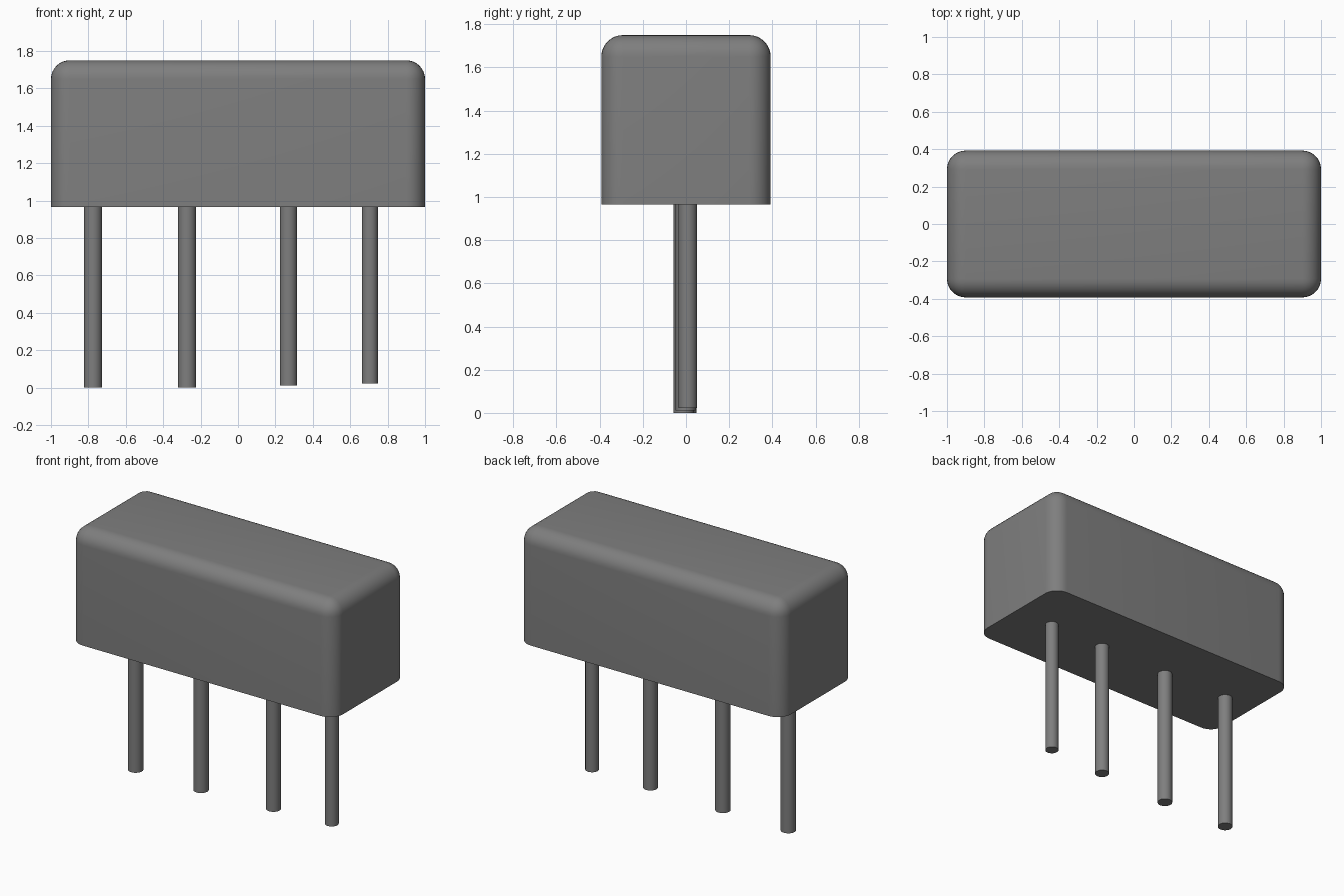
import bpy
import bmesh
import math

default = bpy.data.objects.get("Cube")
if default:
    bpy.data.objects.remove(default, do_unlink=True)

# One grey for the whole model
grey = bpy.data.materials.new("mid_grey")
grey.use_nodes = True
colour = (0.21, 0.21, 0.21, 1)
grey.diffuse_color = colour
grey.node_tree.nodes["Principled BSDF"].inputs["Base Color"].default_value = colour

BOTTOM, TOP = 0.965, 1.75


def finish(obj):
    obj.data.materials.append(grey)
    bpy.ops.object.select_all(action='DESELECT')
    obj.select_set(True)
    bpy.context.view_layer.objects.active = obj
    bpy.ops.object.shade_smooth_by_angle(angle=math.radians(35))


# Housing: a block rounded everywhere except around its flat underside
bm = bmesh.new()
bmesh.ops.create_cube(bm, size=1)
bmesh.ops.scale(bm, vec=(2, 0.785, TOP - BOTTOM), verts=bm.verts)
bmesh.ops.translate(bm, vec=(0, 0, (TOP + BOTTOM) / 2), verts=bm.verts)
rounded = [e for e in bm.edges if max(v.co.z for v in e.verts) > BOTTOM + 0.1]
bmesh.ops.bevel(bm, geom=rounded, offset=0.1, segments=8, profile=0.5,
                affect='EDGES', clamp_overlap=True)
mesh = bpy.data.meshes.new("housing")
bm.to_mesh(mesh)
bm.free()
housing = bpy.data.objects.new("housing", mesh)
bpy.context.collection.objects.link(housing)
finish(housing)

# Pins: x, y, radius, height of the lower end
pins = [
    (-0.775, 0.0, 0.048, 0.0),
    (-0.272, -0.011, 0.048, 0.0),
    (0.27, -0.002, 0.046, 0.012),
    (0.705, 0.008, 0.043, 0.023),
]
for i, (x, y, radius, low) in enumerate(pins, 1):
    bpy.ops.mesh.primitive_cylinder_add(
        vertices=32, radius=radius, depth=BOTTOM - low,
        location=(x, y, (BOTTOM + low) / 2))
    pin = bpy.context.object
    pin.name = f"pin_{i}"
    finish(pin)
